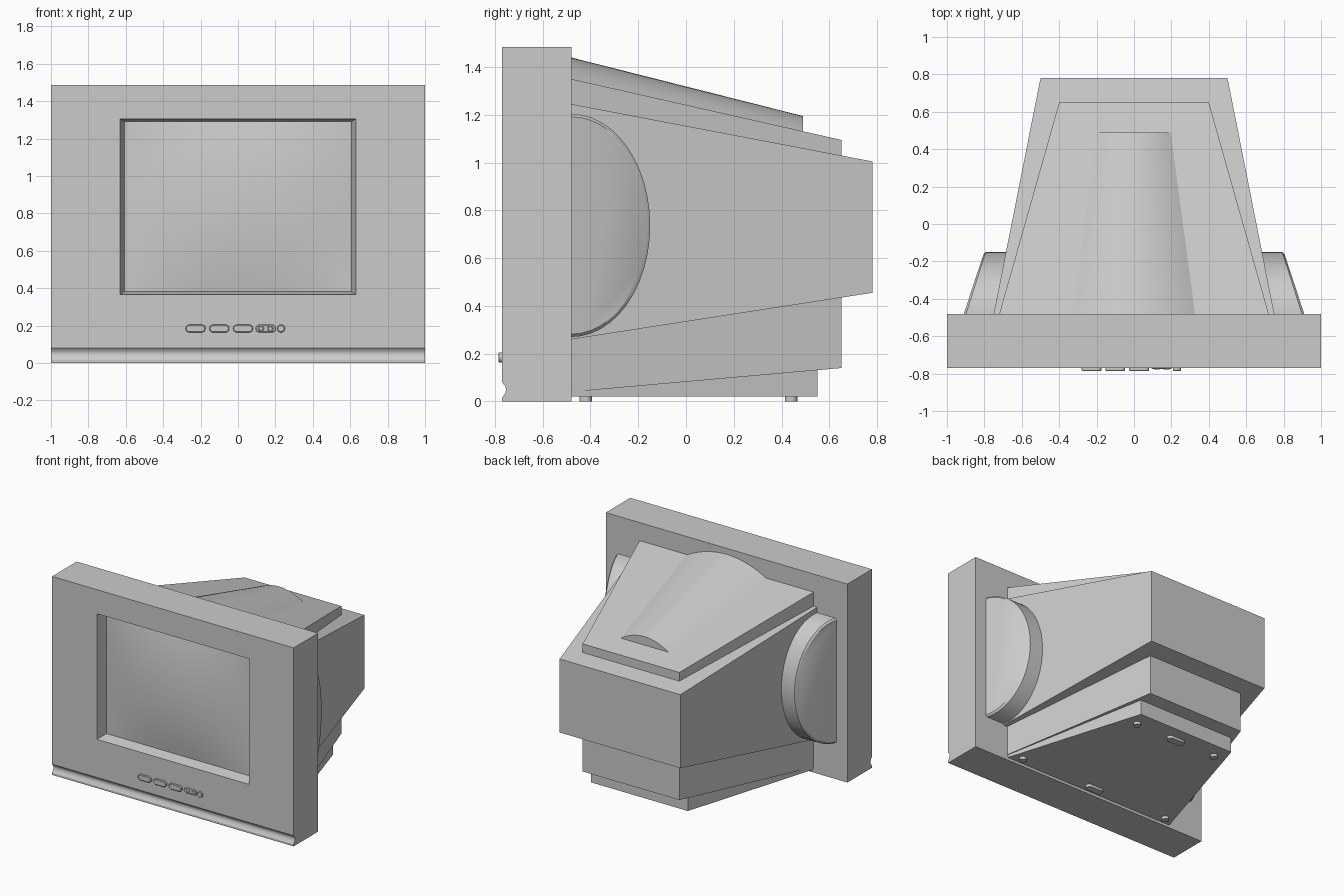
import bpy, bmesh, math
from mathutils import Vector

if "Cube" in bpy.data.objects:
    bpy.data.objects.remove(bpy.data.objects["Cube"])

grey = bpy.data.materials.new("light grey plastic")
grey.use_nodes = True
COLOUR = (0.6, 0.6, 0.6, 1)
grey.diffuse_color = COLOUR
grey.node_tree.nodes["Principled BSDF"].inputs["Base Color"].default_value = COLOUR


def finish(bm, name, smooth=True):
    """Turn a bmesh into a named grey object."""
    bmesh.ops.recalc_face_normals(bm, faces=bm.faces)
    mesh = bpy.data.meshes.new(name)
    bm.to_mesh(mesh)
    bm.free()
    mesh.materials.append(grey)
    obj = bpy.data.objects.new(name, mesh)
    bpy.context.collection.objects.link(obj)
    if smooth:
        bpy.ops.object.select_all(action='DESELECT')
        obj.select_set(True)
        bpy.context.view_layer.objects.active = obj
        bpy.ops.object.shade_smooth_by_angle(angle=math.radians(30))
    return obj


def loft(ring_a, ring_b, bm=None):
    """Closed solid between two rings with equal point counts."""
    bm = bm or bmesh.new()
    a = [bm.verts.new(p) for p in ring_a]
    b = [bm.verts.new(p) for p in ring_b]
    n = len(a)
    for i in range(n):
        j = (i + 1) % n
        bm.faces.new((a[i], a[j], b[j], b[i]))
    bm.faces.new(a)
    bm.faces.new(b)
    return bm


def section(half, low, high, y):
    return [(-half, y, low), (half, y, low), (half, y, high), (-half, y, high)]


def pill(half, radius, steps=8):
    """Flat outline of a rounded bar; a circle when half equals radius."""
    pts = []
    for side in (1, -1):
        for i in range(steps + 1):
            a = math.pi * (i / steps - 0.5)
            pts.append((side * (half - radius + radius * math.cos(a)),
                        side * radius * math.sin(a)))
    return pts


BACK = -0.48    # back of the front frame
FRONT = -0.77   # face of the front frame

# Front frame: side profile with a groove near the bottom, extruded across
profile = [(BACK, 0.0), (BACK, 1.485), (FRONT, 1.485), (FRONT, 0.08),
           (-0.757, 0.065), (-0.753, 0.05), (-0.757, 0.035),
           (FRONT, 0.015), (FRONT, 0.0)]
bm = loft([(-1, y, z) for y, z in profile], [(1, y, z) for y, z in profile])
face = max((f for f in bm.faces if all(abs(v.co.y - FRONT) < 1e-4 for v in f.verts)),
           key=lambda f: f.calc_area())
# Opening and sloped recess around the screen
for half, low, high, y in ((0.63, 0.365, 1.305, FRONT), (0.607, 0.382, 1.29, -0.685)):
    bmesh.ops.inset_individual(bm, faces=[face], thickness=0.02)
    mid = face.calc_center_median().z
    for v in face.verts:
        v.co = (math.copysign(half, v.co.x), y, high if v.co.z > mid else low)
finish(bm, "front_frame")

# Bulging screen
bm = bmesh.new()
bmesh.ops.create_grid(bm, x_segments=20, y_segments=16, size=1)
for v in bm.verts:
    u, w = v.co.x, v.co.y
    v.co = (0.607 * u, -0.686 - 0.045 * (1 - u * u) * (1 - w * w), 0.836 + 0.454 * w)
screen = finish(bm, "screen")
if screen.data.polygons[0].normal.y > 0:
    screen.data.flip_normals()

# Rear housing: three nested tapering shells
shells = (
    ("rear_shell", (0.75, 0.26, 1.245, BACK), (0.5, 0.455, 1.005, 0.78)),
    ("inner_shell", (0.72, 0.04, 1.35, BACK), (0.4, 0.14, 1.095, 0.65)),
    ("base_plate", (0.715, 0.02, 0.2, BACK), (0.4, 0.02, 0.2, 0.55)),
)
for name, front, back in shells:
    finish(loft(section(*front), section(*back)), name, False)


# Rounded hump along the top
def hump(half, base, rise, y, steps=20):
    arch = []
    for i in range(steps + 1):
        t = 2 * i / steps - 1
        arch.append((half * t, y, base + rise * (1 - t * t)))
    return arch + [(half, y, base - 0.06), (-half, y, base - 0.06)]


finish(loft(hump(0.33, 1.348, 0.092, BACK), hump(0.2, 1.129, 0.066, 0.49)), "top_hump")

# Side speaker pods: half ellipses with a sloping outer face
for side, label in ((1, "left"), (-1, "right")):
    inner, shoulder, outer = [], [], []
    for i in range(25):
        a = math.pi * (i / 24 - 0.5)
        c, s = math.cos(a), math.sin(a)
        y, z = BACK + 0.33 * c, 0.737 + 0.467 * s
        x = 0.91 - 0.105 * c
        inner.append((side * 0.6, y, z))
        shoulder.append((side * (x - 0.012), y, z))
        outer.append((side * x, BACK + 0.318 * c, 0.737 + 0.455 * s))
    bm = loft(inner, shoulder)
    loft(shoulder, outer, bm)
    bmesh.ops.remove_doubles(bm, verts=bm.verts, dist=1e-5)
    # drop the hidden partition where the two lofts meet
    shared = [f for f in bm.faces if len(f.verts) == 25
              and all((v.co - Vector(p)).length < 1e-4 for v, p in
                      zip(sorted(f.verts, key=lambda v: v.co.z), shoulder))]
    bmesh.ops.delete(bm, geom=shared, context='FACES_ONLY')
    finish(bm, label + "_speaker_pod")


# Controls on the front frame
def front_button(name, x, half, radius, depth):
    rim = pill(half, radius)
    top = pill(half - 0.004, radius - 0.004)
    z, tip = 0.184, FRONT - depth
    bm = loft([(x + u, FRONT + 0.01, z + w) for u, w in rim],
              [(x + u, tip + 0.003, z + w) for u, w in rim])
    loft([(x + u, tip + 0.003, z + w) for u, w in rim],
         [(x + u, tip, z + w) for u, w in top], bm)
    finish(bm, name)


for i, x in enumerate((-0.227, -0.1, 0.027)):
    front_button("control_button_%d" % (i + 1), x, 0.053, 0.021, 0.015)
front_button("power_button", 0.23, 0.021, 0.021, 0.015)
front_button("socket_panel", 0.148, 0.054, 0.021, 0.004)
for i, x in enumerate((0.123, 0.173)):
    bpy.ops.mesh.primitive_torus_add(location=(x, FRONT - 0.004, 0.184),
                                     rotation=(math.pi / 2, 0, 0),
                                     major_segments=20, minor_segments=6,
                                     major_radius=0.013, minor_radius=0.003)
    ring = bpy.context.object
    ring.name = "socket_ring_%d" % (i + 1)
    ring.data.materials.append(grey)


# Feet and long pads under the base
def pad(name, x, y, half):
    outline = pill(half, 0.026)
    finish(loft([(x + u, y + w, 0.0) for u, w in outline],
                [(x + u, y + w, 0.03) for u, w in outline]), name)


for place, y, half in (("front", -0.42, 0.63), ("rear", 0.44, 0.34)):
    pad(place + "_left_foot", half, y, 0.026)
    pad(place + "_right_foot", -half, y, 0.026)
    pad(place + "_centre_pad", 0, y, 0.07)
